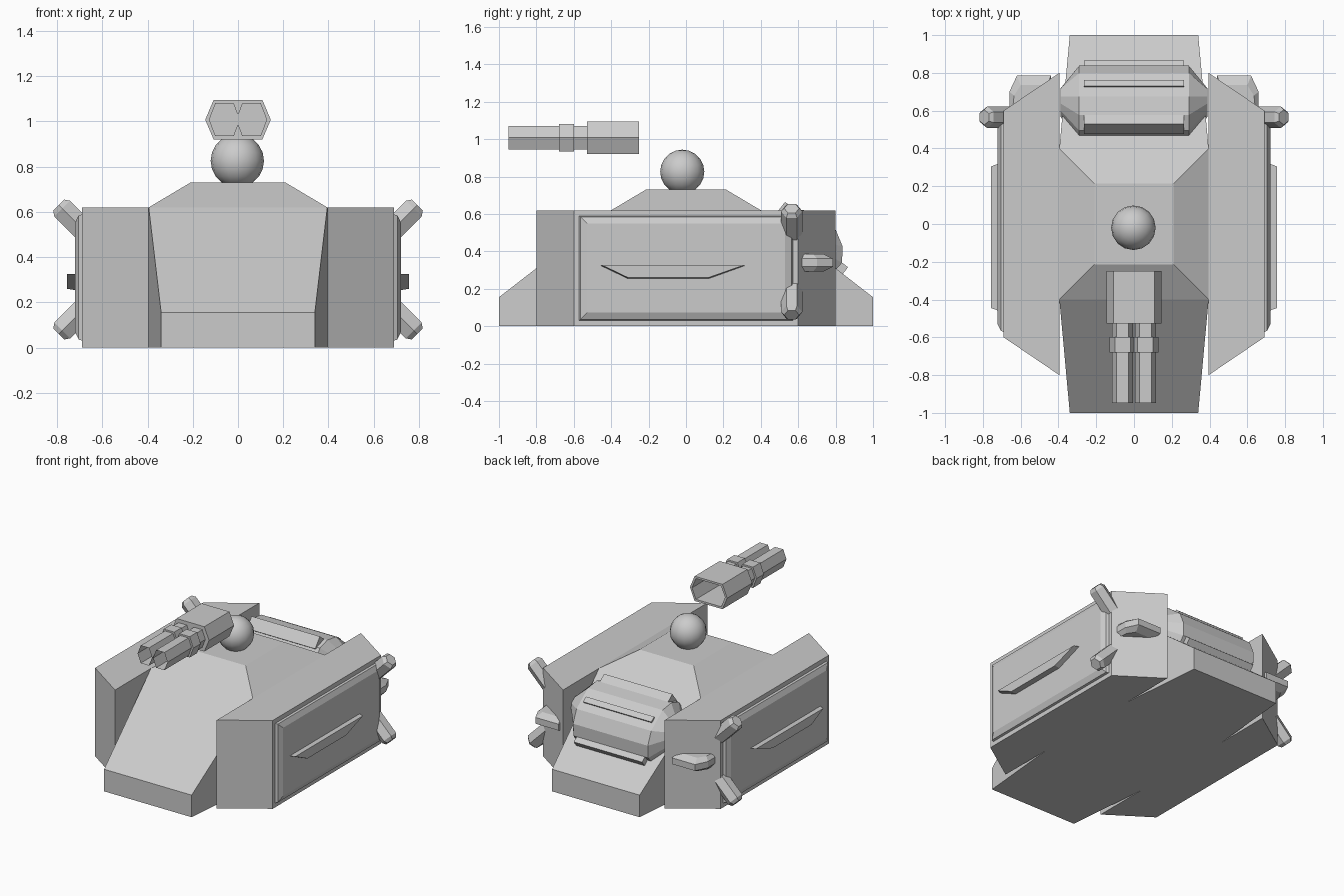
import bpy, bmesh, math
from mathutils import Vector

if "Cube" in bpy.data.objects:
    bpy.data.objects.remove(bpy.data.objects["Cube"])


def loft(name, rings, cap_start=True, cap_end=True, mirror=None):
    """Skin a list of equal-length point rings into one flat-shaded object."""
    bm = bmesh.new()
    vs = [[bm.verts.new(p) for p in r] for r in rings]
    n = len(rings[0])
    for a, b in zip(vs, vs[1:]):
        for i in range(n):
            j = (i + 1) % n
            bm.faces.new((a[i], a[j], b[j], b[i]))
    if cap_start:
        bm.faces.new(vs[0][::-1])
    if cap_end:
        bm.faces.new(vs[-1])
    bmesh.ops.remove_doubles(bm, verts=bm.verts[:], dist=0.0005)
    bmesh.ops.recalc_face_normals(bm, faces=bm.faces[:])
    me = bpy.data.meshes.new(name)
    bm.to_mesh(me)
    bm.free()
    ob = bpy.data.objects.new(name, me)
    bpy.context.collection.objects.link(ob)
    if mirror:
        m = ob.modifiers.new("Mirror", 'MIRROR')
        m.use_axis = (True, False, False)
        m.use_clip = False
        m.use_mirror_merge = False
    return ob


def hull_ring(z, x_end, y_end, x_mid, y_mid):
    half = [(x_end, -y_end), (x_mid, -y_mid), (x_mid, y_mid), (x_end, y_end)]
    return [(x, y, z) for x, y in half] + [(-x, y, z) for x, y in half[::-1]]


# Central hull with sloped ends and raised roof
loft("hull", [hull_ring(0, .34, 1, .395, .4), hull_ring(.155, .34, 1, .395, .4),
              hull_ring(.62, .395, .4, .395, .4), hull_ring(.73, .21, .215, .21, .215)])

# Side sponsons
plan = [(.395, -.8), (.69, -.6), (.69, .6), (.395, .8)]
loft("side_block", [[(x, y, z) for x, y in plan] for z in (0, .62)], mirror=True)


def side_rect(x, y, z0, z1):
    return [(x, -y, z0), (x, y, z0), (x, y, z1), (x, -y, z1)]


# Raised side panel with bevelled rim, and its trapezoid rail
loft("side_panel", [side_rect(.685, .575, .03, .59), side_rect(.705, .565, .035, .585),
                    side_rect(.722, .53, .072, .55)], mirror=True)
rail = [(-.46, .325), (-.31, .253), (.12, .253), (.32, .325)]
rail_out = [(-.445, .325), (-.31, .26), (.12, .26), (.305, .325)]
loft("side_rail", [[(.715, y, z) for y, z in rail], [(.757, y, z) for y, z in rail_out]], mirror=True)

# Diagonal six-sided struts at the rear corners
for name, s in (("upper_strut", 1), ("lower_strut", -1)):
    d = Vector((1, 0, s)).normalized()
    u = Vector((-s, 0, 1)).normalized()
    tip = Vector((.793, .565, .345 + s * .285))
    rings = []
    for back, r in ((.19, .057), (.022, .057), (0, .04)):
        rings.append([tip - d * back + r * (Vector((0, 1, 0)) * math.cos(k * math.pi / 3)
                      + u * math.sin(k * math.pi / 3)) for k in range(6)])
    loft(name, rings, mirror=True)

# Small rear fins on the angled corner faces
full = [(.44, .70), (.44, .785), (.62, .785), (.66, .70), (.66, .58)]
small = [(.45, .70), (.46, .735), (.60, .735), (.635, .68), (.645, .58)]
loft("rear_fin", [[(x, y, z) for x, y in p] for p, z in
                  ((small, .292), (full, .318), (full, .362), (small, .386))], mirror=True)


# Rear engine drum lying on the back slope: s runs down the slope, n out of it
def slope(x, s, n):
    return (x, .4 + .79 * s + .613 * n, .62 - .613 * s + .79 * n)


section = [(.09, -.05), (.085, .044), (.135, .115), (.22, .163), (.38, .163),
           (.465, .115), (.515, .044), (.51, -.05)]


def drum_ring(x, k):
    return [slope(x, .3 + (s - .3) * k, n * (.4 + .6 * k)) for s, n in section]


loft("engine_drum", [drum_ring(-.39, .3), drum_ring(-.29, 1), drum_ring(.29, 1), drum_ring(.39, .3)])

# Bars across the drum
for name, s0, s1, n0, n1 in (("upper_drum_bar", .075, .135, .03, .115),
                             ("middle_drum_bar", .285, .325, .15, .174),
                             ("lower_drum_bar", .49, .555, -.02, .045)):
    prof = [(s0, n0), (s1, n0), (s1, n1), (s0, n1)]
    loft(name, [[slope(x, s, n) for s, n in prof] for x in (-.265, .265)])

# Ball mount on the roof
bpy.ops.mesh.primitive_uv_sphere_add(segments=16, ring_count=10, radius=.118, location=(-.003, -.02, .826))
ball = bpy.context.object
ball.name = "ball_mount"
bpy.ops.object.shade_smooth_by_angle(angle=math.radians(40))


def hexa(y, cx, w, h, flat):
    cz = 1.008
    return [(cx + a, y, cz + b) for a, b in
            ((-w, 0), (-flat, h), (flat, h), (w, 0), (flat, -h), (-flat, -h))]


# Gun housing, a hexagonal shell open at the back
loft("gun_housing", [hexa(-.528, 0, .145, .087, .108), hexa(-.25, 0, .145, .087, .108),
                     hexa(-.25, 0, .128, .073, .098), hexa(-.515, 0, .128, .073, .098)])

# Twin barrels, open at the muzzle, each with a collar
for side, cx in (("left", -.06), ("right", .06)):
    loft(side + "_barrel", [hexa(-.528, cx, .056, .062, .032), hexa(-.948, cx, .056, .062, .032)],
         cap_end=False)
    loft(side + "_collar", [hexa(y, cx, .069, .073, .041) for y in (-.68, -.598)])
